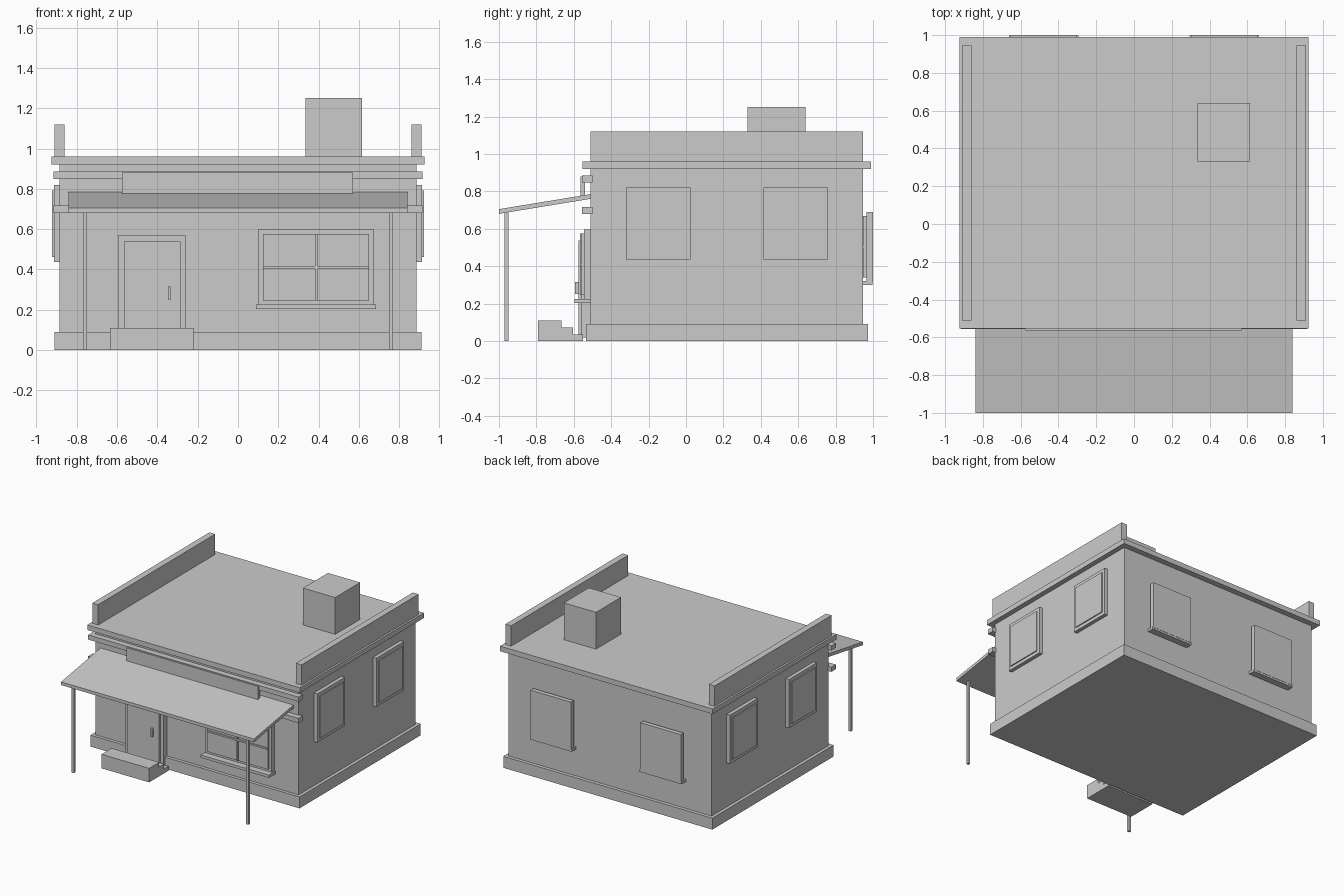
import bpy, bmesh

if "Cube" in bpy.data.objects:
    bpy.data.objects.remove(bpy.data.objects["Cube"])


def prism(name, profile, x0, x1):
    """Extrude a (y, z) profile along x."""
    bm = bmesh.new()
    face = bm.faces.new([bm.verts.new((x0, y, z)) for y, z in profile])
    ext = bmesh.ops.extrude_face_region(bm, geom=[face])
    moved = [g for g in ext["geom"] if isinstance(g, bmesh.types.BMVert)]
    bmesh.ops.translate(bm, verts=moved, vec=(x1 - x0, 0, 0))
    bmesh.ops.recalc_face_normals(bm, faces=bm.faces)
    me = bpy.data.meshes.new(name)
    bm.to_mesh(me)
    bm.free()
    ob = bpy.data.objects.new(name, me)
    bpy.context.collection.objects.link(ob)
    return ob


def box(name, x, y, z):
    """Box from (min, max) ranges."""
    return prism(name, [(y[0], z[0]), (y[1], z[0]), (y[1], z[1]), (y[0], z[1])], *x)


# main body
box("plinth", (-.91, .91), (-.535, .972), (0, .09))
box("walls", (-.885, .885), (-.51, .945), (.09, .92))
box("roof_slab", (-.925, .925), (-.553, .99), (.92, .96))
box("chimney", (.335, .615), (.33, .64), (.96, 1.25))

# facade trim and sign board
box("upper_trim", (-.915, .915), (-.555, -.50), (.848, .885))
box("lower_trim", (-.915, .915), (-.555, -.50), (.68, .717))
box("sign_board", (-.575, .57), (-.565, -.54), (.775, .88))

# sloped awning
prism("awning", [(-1, .68), (-.51, .76), (-.51, .785), (-1, .705)], -.84, .84)

# parts repeated left and right
for s, side in ((-1, "left"), (1, "right")):
    def mx(a, b):
        return sorted((s * a, s * b))
    box(side + "_parapet", mx(.86, .91), (-.51, .945), (.96, 1.12))
    box(side + "_awning_post", mx(.75, .77), (-.97, -.95), (0, .69))
    # side windows
    for i, yc in enumerate((-.148, .586)):
        box(f"{side}_window_frame_{i}", mx(.88, .914), (yc - .172, yc + .172), (.437, .82))
        box(f"{side}_window_pane_{i}", mx(.90, .922), (yc - .147, yc + .147), (.463, .792))
    # back windows: slab standing off the wall, panes behind it
    xc = s * .478
    box(side + "_back_frame", (xc - .177, xc + .177), (.965, 1), (.315, .69))
    box(side + "_back_pane", (xc - .15, xc + .15), (.95, .967), (.34, .667))
    box(side + "_back_mullion", (xc - .006, xc + .006), (.94, .955), (.34, .667))
    box(side + "_back_bar", (xc - .15, xc + .15), (.94, .955), (.497, .51))
    box(side + "_back_sill", (xc - .183, xc + .183), (.94, .998), (.30, .32))

# front window
box("front_window_frame", (.10, .675), (-.545, -.50), (.225, .597))
box("front_window_pane", (.125, .65), (-.558, -.54), (.245, .575))
box("front_window_mullion", (.382, .394), (-.566, -.55), (.245, .575))
box("front_window_bar", (.125, .65), (-.566, -.55), (.403, .416))
box("front_window_sill", (.09, .685), (-.595, -.50), (.203, .225))

# door
box("door_frame", (-.595, -.26), (-.558, -.50), (.02, .57))
box("door_panel", (-.565, -.285), (-.575, -.55), (.02, .538))
box("door_handle", (-.347, -.332), (-.594, -.57), (.25, .315))

# entrance steps
prism("entrance_steps", [(-.79, 0), (-.55, 0), (-.55, .035), (-.605, .035),
                         (-.605, .073), (-.665, .073), (-.665, .11), (-.79, .11)], -.635, -.22)
